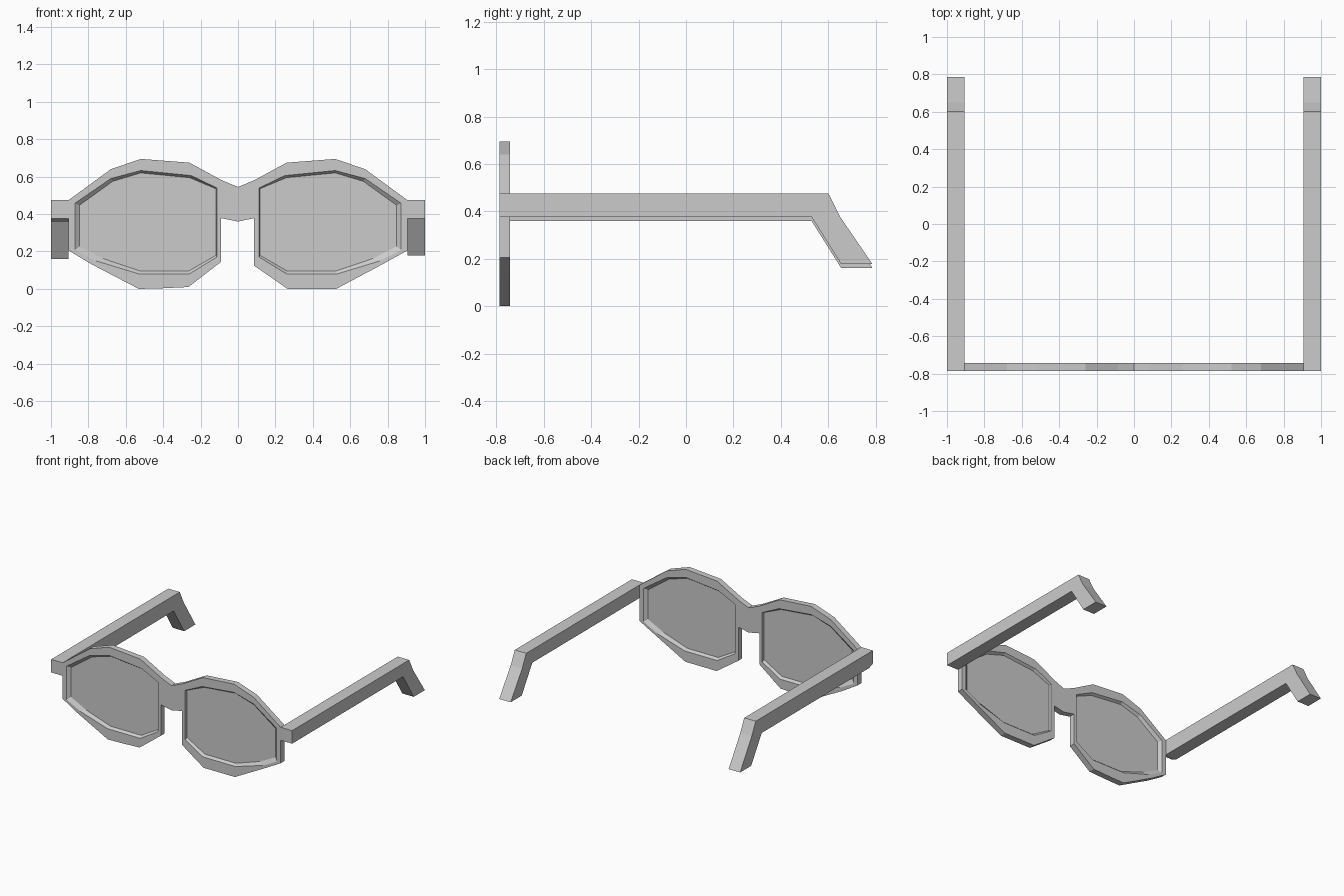
import bpy, bmesh

if "Cube" in bpy.data.objects:
    bpy.data.objects.remove(bpy.data.objects["Cube"])


def loft(name, loops):
    """Closed solid skinned through matching vertex loops."""
    bm = bmesh.new()
    rings = [[bm.verts.new(p) for p in loop] for loop in loops]
    n = len(rings[0])
    for a, b in zip(rings, rings[1:]):
        for i in range(n):
            j = (i + 1) % n
            bm.faces.new((a[i], a[j], b[j], b[i]))
    bm.faces.new(rings[0])
    bm.faces.new(rings[-1])
    bmesh.ops.recalc_face_normals(bm, faces=bm.faces)
    mesh = bpy.data.meshes.new(name)
    bm.to_mesh(mesh)
    bm.free()
    obj = bpy.data.objects.new(name, mesh)
    bpy.context.collection.objects.link(obj)
    return obj


def at_y(outline, y, side=1):
    return [(side * x, y, z) for x, z in outline]


FRONT, BACK = -0.787, -0.742
LENS_FRONT, LENS_BACK = -0.769, -0.760

# Front frame plate: shared brow line, slightly different lower rims
brow = [(0.085, 0.58), (0.26, 0.675), (0.52, 0.695), (0.68, 0.64), (0.905, 0.475)]
lower_right = [(0.905, 0.205), (0.76, 0.125), (0.525, 0.0), (0.265, 0.0),
               (0.085, 0.125), (0.085, 0.378)]
lower_left = [(0.905, 0.205), (0.78, 0.13), (0.53, 0.0), (0.41, 0.003),
              (0.265, 0.01), (0.09, 0.145), (0.09, 0.378)]
left = [(-x, z) for x, z in brow + lower_left]
outline = [(0, 0.545)] + brow + lower_right + [(0, 0.36)] + left[::-1]
frame = loft("front_frame", [at_y(outline, FRONT), at_y(outline, BACK)])

# Lens openings, bevelled inwards from both faces to a thin lens
rim = [(0.113, 0.54), (0.25, 0.606), (0.52, 0.633), (0.68, 0.59), (0.872, 0.458),
       (0.872, 0.208), (0.76, 0.15), (0.53, 0.08), (0.26, 0.08), (0.113, 0.17)]
glass = [(0.117, 0.535), (0.26, 0.595), (0.52, 0.62), (0.67, 0.575), (0.848, 0.447),
         (0.848, 0.227), (0.72, 0.162), (0.52, 0.095), (0.265, 0.095), (0.117, 0.18)]

for side, label in ((1, "right"), (-1, "left")):
    steps = [(rim, FRONT - 0.02), (rim, FRONT), (glass, LENS_FRONT),
             (glass, LENS_BACK), (rim, BACK), (rim, BACK + 0.02)]
    cutter = loft("opening_cutter", [at_y(o, y, side) for o, y in steps])
    cutter.hide_render = True
    mod = frame.modifiers.new("opening", 'BOOLEAN')
    mod.operation, mod.solver, mod.object = 'DIFFERENCE', 'EXACT', cutter
    bpy.context.view_layer.objects.active = frame
    bpy.ops.object.modifier_apply(modifier=mod.name)
    bpy.data.objects.remove(cutter)
    loft(label + "_lens", [at_y(glass, LENS_FRONT, side), at_y(glass, LENS_BACK, side)])

# Temple arms with bent ear tips; the left one is a touch deeper
for side, label, drop in ((1, "right", 0.0), (-1, "left", 0.017)):
    profile = [(FRONT, 0.475), (0.602, 0.475), (0.65, 0.378),
               (0.787, 0.178 - drop), (0.655, 0.178 - drop),
               (0.53, 0.377 - drop), (BACK, 0.377 - drop), (FRONT, 0.377)]
    loft(label + "_temple", [[(side * x, y, z) for y, z in profile] for x in (0.905, 1.0)])
